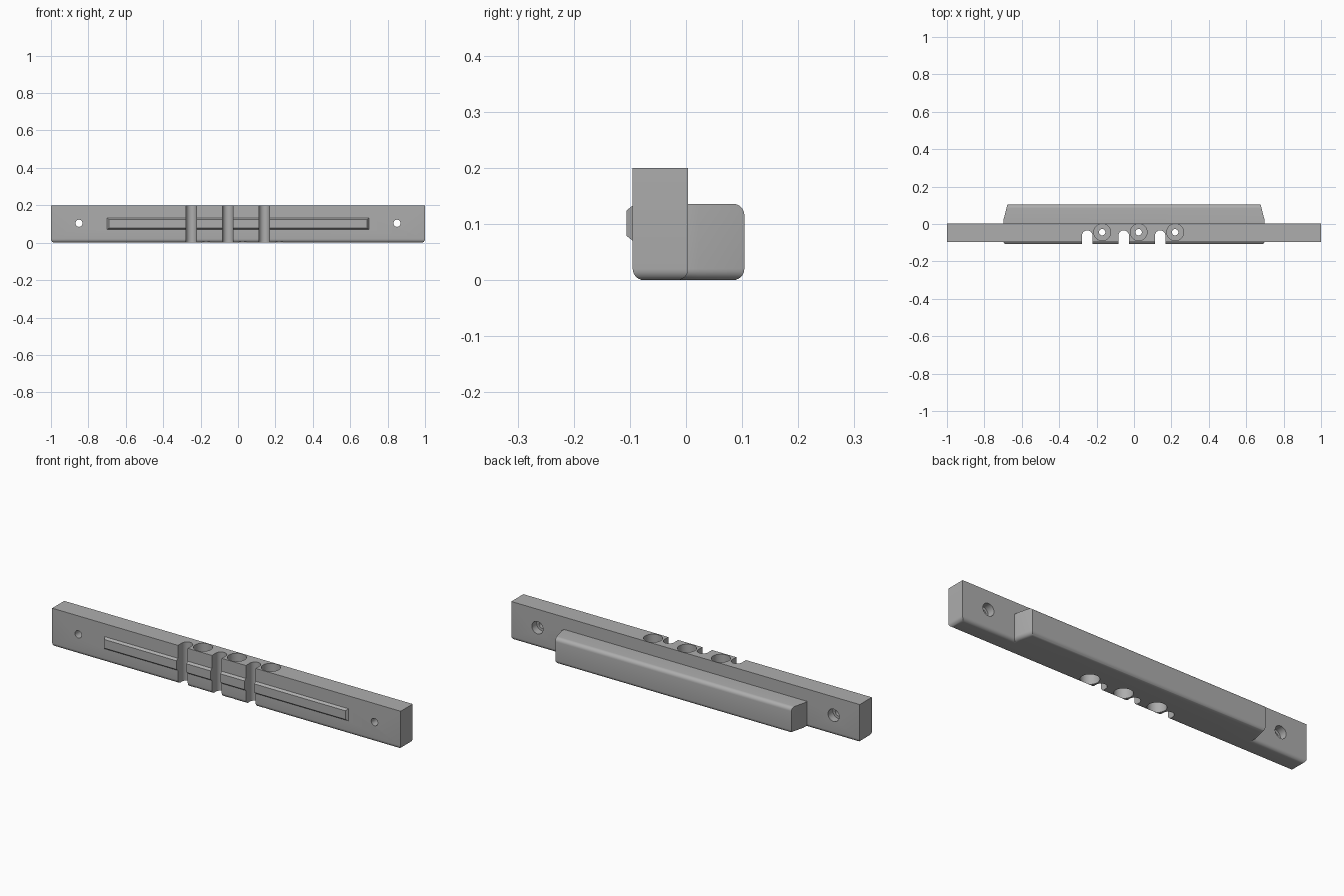
import bpy, bmesh
from math import pi, cos, sin, radians
from mathutils import Matrix

if "Cube" in bpy.data.objects:
    bpy.data.objects.remove(bpy.data.objects["Cube"])

grey = bpy.data.materials.new("matte grey")
grey.use_nodes = True
colour = (0.42, 0.42, 0.42, 1)
grey.diffuse_color = colour
grey.node_tree.nodes["Principled BSDF"].inputs["Base Color"].default_value = colour


def finish(name, bm):
    bmesh.ops.recalc_face_normals(bm, faces=bm.faces)
    mesh = bpy.data.meshes.new(name)
    bm.to_mesh(mesh)
    bm.free()
    mesh.materials.append(grey)
    ob = bpy.data.objects.new(name, mesh)
    bpy.context.collection.objects.link(ob)
    return ob


def prism(name, outline, z0, z1, round_edge=None, radius=0.02):
    """Extrude a plan outline; round the edges chosen by a rule on their midpoint."""
    bm = bmesh.new()
    base = bm.faces.new([bm.verts.new((x, y, z0)) for x, y in outline])
    top = bmesh.ops.extrude_face_region(bm, geom=[base])["geom"]
    for v in top:
        if isinstance(v, bmesh.types.BMVert):
            v.co.z = z1
    bmesh.ops.recalc_face_normals(bm, faces=bm.faces)
    if round_edge:
        picked = [e for e in bm.edges
                  if round_edge((e.verts[0].co + e.verts[1].co) / 2)]
        bmesh.ops.bevel(bm, geom=picked, offset=radius, segments=6,
                        profile=0.5, affect='EDGES')
    return finish(name, bm)


def rod(name, centre, radius, depth, along_y=False):
    bm = bmesh.new()
    place = Matrix.Translation(centre)
    if along_y:
        place = place @ Matrix.Rotation(pi / 2, 4, 'X')
    bmesh.ops.create_cone(bm, cap_ends=True, segments=40, radius1=radius,
                          radius2=radius, depth=depth, matrix=place)
    return finish(name, bm)


def combine(target, other, operation):
    mod = target.modifiers.new(operation.lower(), 'BOOLEAN')
    mod.object, mod.operation, mod.solver = other, operation, 'EXACT'
    bpy.context.view_layer.objects.active = target
    bpy.ops.object.modifier_apply(modifier=mod.name)
    bpy.data.objects.remove(other)


# Main bar, rounded along the underside
FRONT, BACK, HEIGHT = -0.095, 0.004, 0.2
bar = prism("mounting_bar", [(-1, FRONT), (1, FRONT), (1, BACK), (-1, BACK)],
            0, HEIGHT, lambda m: m.z < 0.001)

# Rear block with tapered ends
block = prism("rear_block",
              [(-0.698, -0.045), (0.698, -0.045), (0.698, 0.022), (0.677, 0.104),
               (-0.677, 0.104), (-0.698, 0.022)], 0, 0.136,
              lambda m: (m.z < 0.001 and m.y > -0.04) or (m.y > 0.103 and abs(m.x) < 0.1))
combine(bar, block, 'UNION')

# Raised front rail with chamfered rim
bm = bmesh.new()
rings = []
for y, inset in ((FRONT + 0.01, 0), (FRONT, 0), (-0.106, 0.009)):
    x, low, high = 0.7 - inset, 0.07 + inset, 0.133 - inset
    rings.append([bm.verts.new((px, y, pz)) for px, pz in
                  ((-x, low), (x, low), (x, high), (-x, high))])
for a, b in zip(rings, rings[1:]):
    for i in range(4):
        j = (i + 1) % 4
        bm.faces.new((a[i], a[j], b[j], b[i]))
bm.faces.new(rings[0])
bm.faces.new(rings[-1])
combine(bar, finish("front_rail", bm), 'UNION')

# Three round-ended slots and three holes counterbored from both ends
R = 0.028
for i in range(3):
    x = -0.25 + 0.195 * i
    arc = [(x + R * cos(pi * k / 16), -0.062 + R * sin(pi * k / 16)) for k in range(17)]
    slot = prism("slot_cutter", [(x - R, -0.2), (x + R, -0.2)] + arc, -0.1, 0.3)
    combine(bar, slot, 'DIFFERENCE')
    hx, hy = x + 0.08, -0.044
    combine(bar, rod("bore_cutter", (hx, hy, 0.1), 0.017, 0.5), 'DIFFERENCE')
    for z in (-0.01, 0.21):
        combine(bar, rod("recess_cutter", (hx, hy, z), 0.045, 0.2), 'DIFFERENCE')

# Screw holes near each end, widened at the back
for x in (-0.85, 0.85):
    combine(bar, rod("screw_cutter", (x, 0, 0.104), 0.019, 0.5, True), 'DIFFERENCE')
    combine(bar, rod("head_cutter", (x, BACK, 0.104), 0.032, 0.08, True), 'DIFFERENCE')

bpy.ops.object.select_all(action='DESELECT')
bar.select_set(True)
bpy.context.view_layer.objects.active = bar
bpy.ops.object.shade_smooth_by_angle(angle=radians(30))
